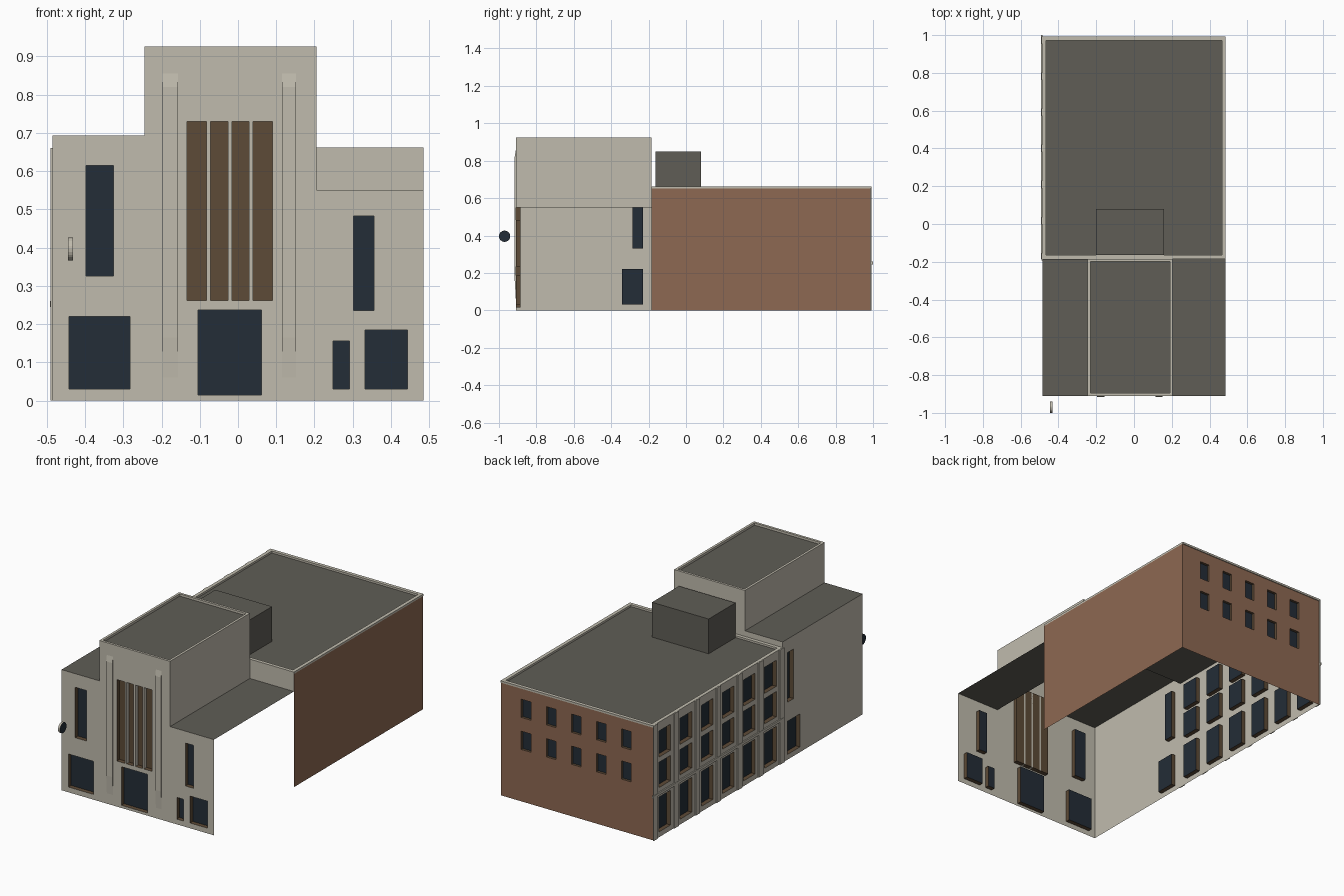
import bpy
import bmesh
from math import pi
from mathutils import Vector, Matrix

cube = bpy.data.objects.get("Cube")
if cube:
    bpy.data.objects.remove(cube, do_unlink=True)


def material(name, rgb):
    m = bpy.data.materials.new(name)
    m.use_nodes = True
    m.diffuse_color = (*rgb, 1)
    m.node_tree.nodes["Principled BSDF"].inputs["Base Color"].default_value = (*rgb, 1)
    return m


stone = material("pale stone", (0.53, 0.50, 0.42))
brick = material("red brick", (0.27, 0.14, 0.085))
felt = material("roof grey", (0.116, 0.111, 0.093))
glass = material("dark glass", (0.017, 0.026, 0.038))
bronze = material("bronze brown", (0.11, 0.07, 0.038))

# Main extents of the building
W, FRONT, MID, BACK = 0.485, -0.91, -0.185, 0.987
TL, TR = -0.245, 0.205
LOW, HIGH, REAR, TOWER = 0.55, 0.693, 0.65, 0.912
UP = Vector((0, 0, 1))


def finish(name, bm, mats):
    mesh = bpy.data.meshes.new(name)
    bm.to_mesh(mesh)
    bm.free()
    for m in mats:
        mesh.materials.append(m)
    obj = bpy.data.objects.new(name, mesh)
    bpy.context.collection.objects.link(obj)
    return obj


def face(bm, points, toward, index=0):
    f = bm.faces.new([bm.verts.new(p) for p in points])
    f.normal_update()
    if f.normal.dot(toward) < 0:
        f.normal_flip()
    f.material_index = index


def wall(name, rects, openings, origin, along, out, mat, depth=0.025):
    """Sheet wall made of (u0, u1, z0, z1) rectangles with recessed openings."""
    origin, along, out = Vector(origin), Vector(along), Vector(out)
    bm = bmesh.new()
    boxes = rects + [o[:4] for o in openings]
    us = sorted({v for b in boxes for v in b[:2]})
    zs = sorted({v for b in boxes for v in b[2:]})

    def at(u, z, d=0):
        return origin + along * u + UP * z - out * d

    def inside(group, u, z):
        return any(b[0] < u < b[1] and b[2] < z < b[3] for b in group)

    for a, b in zip(us, us[1:]):
        for c, d in zip(zs, zs[1:]):
            u, z = (a + b) / 2, (c + d) / 2
            if inside(rects, u, z) and not inside(openings, u, z):
                face(bm, [at(a, c), at(b, c), at(b, d), at(a, d)], out)
    bmesh.ops.remove_doubles(bm, verts=bm.verts, dist=1e-5)
    bmesh.ops.dissolve_limit(bm, angle_limit=0.01, verts=bm.verts, edges=bm.edges)
    # Reveals and panes
    for o in openings:
        a, b, c, d = o[:4]
        ring = [(a, c), (b, c), (b, d), (a, d)]
        centre = at((a + b) / 2, (c + d) / 2, depth / 2)
        for p, q in zip(ring, ring[1:] + ring[:1]):
            quad = [at(*p), at(*q), at(*q, depth), at(*p, depth)]
            face(bm, quad, centre - sum(quad, Vector()) / 4, 1)
        face(bm, [at(*p, depth) for p in ring], out, 1 if len(o) > 4 else 2)
    return finish(name, bm, [mat, bronze, glass])


def box(name, x0, x1, y0, y1, z0, z1, mat):
    bm = bmesh.new()
    bmesh.ops.create_cube(bm, size=1)
    bmesh.ops.scale(bm, vec=(x1 - x0, y1 - y0, z1 - z0), verts=bm.verts)
    bmesh.ops.translate(bm, vec=((x0 + x1) / 2, (y0 + y1) / 2, (z0 + z1) / 2), verts=bm.verts)
    return finish(name, bm, [mat])


def roof(name, x0, x1, y0, y1, z):
    bm = bmesh.new()
    face(bm, [Vector(p) for p in ((x0, y0, z), (x1, y0, z), (x1, y1, z), (x0, y1, z))], UP)
    finish(name, bm, [felt])


def coping(name, x0, x1, y0, y1, z0, z1, t):
    box(name + "_front", x0, x1, y0, y0 + t, z0, z1, stone)
    box(name + "_back", x0, x1, y1 - t, y1, z0, z1, stone)
    box(name + "_left", x1 - t, x1, y0 + t, y1 - t, z0, z1, stone)
    box(name + "_right", x0, x0 + t, y0 + t, y1 - t, z0, z1, stone)


# Front facade with doors, windows and the tall bronze panel
wall("front_wall",
     [(-W, TL, 0, HIGH), (TL, TR, 0, TOWER), (TR, W, 0, LOW)],
     [(-0.442, -0.282, 0.03, 0.22), (-0.398, -0.325, 0.325, 0.615),
      (-0.105, 0.062, 0.015, 0.237), (0.248, 0.292, 0.03, 0.155),
      (0.332, 0.443, 0.03, 0.185), (0.302, 0.355, 0.235, 0.482),
      (-0.133, 0.09, 0.262, 0.73, "panel")],
     (0, FRONT, 0), (1, 0, 0), (0, -1, 0), stone)
for i, x in enumerate((-0.077, -0.021, 0.034)):
    box(f"mullion_{i + 1}", x - 0.005, x + 0.005, FRONT, FRONT + 0.025, 0.262, 0.73, stone)

# Shallow tower pilasters with tapered ends
for side, x0, x1 in (("right", -0.197, -0.157), ("left", 0.115, 0.152)):
    bm = bmesh.new()
    profile = ((0, 0.06), (0.006, 0.165), (0.006, 0.82), (0, 0.855))
    f = bm.faces.new([bm.verts.new((x0, FRONT - d, z)) for d, z in profile])
    new = bmesh.ops.extrude_face_region(bm, geom=[f])["geom"]
    bmesh.ops.translate(bm, vec=(x1 - x0, 0, 0),
                        verts=[v for v in new if isinstance(v, bmesh.types.BMVert)])
    bmesh.ops.recalc_face_normals(bm, faces=bm.faces)
    finish("tower_pilaster_" + side, bm, [stone])

# Right side wall: six bays of three windows, then the stair windows
bays = [0.885 - 0.192 * i for i in range(6)]
openings = [(y - 0.053, y + 0.053, z0, z1) for y in bays
            for z0, z1 in ((0.03, 0.23), (0.285, 0.43), (0.46, 0.61))]
openings += [(-0.285, -0.23, 0.33, 0.615), (-0.342, -0.23, 0.03, 0.22)]
wall("right_side_wall", [(FRONT, MID, 0, HIGH), (MID, BACK, 0, REAR)], openings,
     (-W, 0, 0), (0, 1, 0), (-1, 0, 0), stone)
for i in range(7):
    y = 0.973 - 0.191 * i
    box(f"side_pilaster_{i + 1}", -W - 0.005, -W, y - 0.02, y + 0.02, 0, 0.66, stone)
box("side_string_course", -W - 0.007, -W, MID, 1.0, 0.245, 0.26, stone)

# Brick walls of the rear block
wall("back_wall", [(-W, W, 0, REAR)],
     [(x - 0.031, x + 0.031, z, z + 0.105)
      for x in (-0.311, -0.152, 0.007, 0.166, 0.326) for z in (0.298, 0.482)],
     (0, BACK, 0), (1, 0, 0), (0, 1, 0), brick, 0.015)
wall("left_brick_wall", [(MID, BACK, 0, REAR)], [], (W, 0, 0), (0, 1, 0), (1, 0, 0), brick)

# Upper walls where the roof levels step
wall("rear_block_step", [(TR, W, LOW, REAR)], [], (0, MID, 0), (1, 0, 0), (0, -1, 0), stone)
wall("tower_back", [(-W, TL, REAR, HIGH), (TL, TR, REAR, TOWER)], [],
     (0, MID, 0), (1, 0, 0), (0, 1, 0), stone)
wall("tower_left", [(FRONT, MID, LOW, TOWER)], [], (TR, 0, 0), (0, 1, 0), (1, 0, 0), stone)
wall("tower_right", [(FRONT, MID, HIGH, TOWER)], [], (TL, 0, 0), (0, 1, 0), (-1, 0, 0), stone)

# Roofs, copings and the roof plant room
roof("left_wing_roof", TR, W, FRONT, MID, LOW)
roof("right_wing_roof", -W, TL, FRONT, MID, HIGH)
roof("rear_roof", -W, W, MID, BACK, REAR)
roof("tower_roof", TL, TR, FRONT, MID, TOWER)
coping("rear_coping", -W, W, MID, BACK + 0.005, REAR, 0.661, 0.02)
coping("tower_coping", TL, TR, FRONT, MID, TOWER, 0.925, 0.014)
box("plant_room", -0.2, 0.16, -0.164, 0.08, REAR, 0.85, felt)

# Round hanging disc beside the facade: stone rim, dark faces
bm = bmesh.new()
bmesh.ops.create_cone(bm, cap_ends=True, segments=24, radius1=0.03, radius2=0.03, depth=0.012)
bmesh.ops.transform(bm, verts=bm.verts, matrix=Matrix.Translation((-0.438, -0.97, 0.396))
                    @ Matrix.Rotation(pi / 2, 4, "Y"))
bm.normal_update()
for f in bm.faces:
    f.material_index = 1 if abs(f.normal.x) > 0.9 else 0
finish("hanging_disc", bm, [stone, glass])
